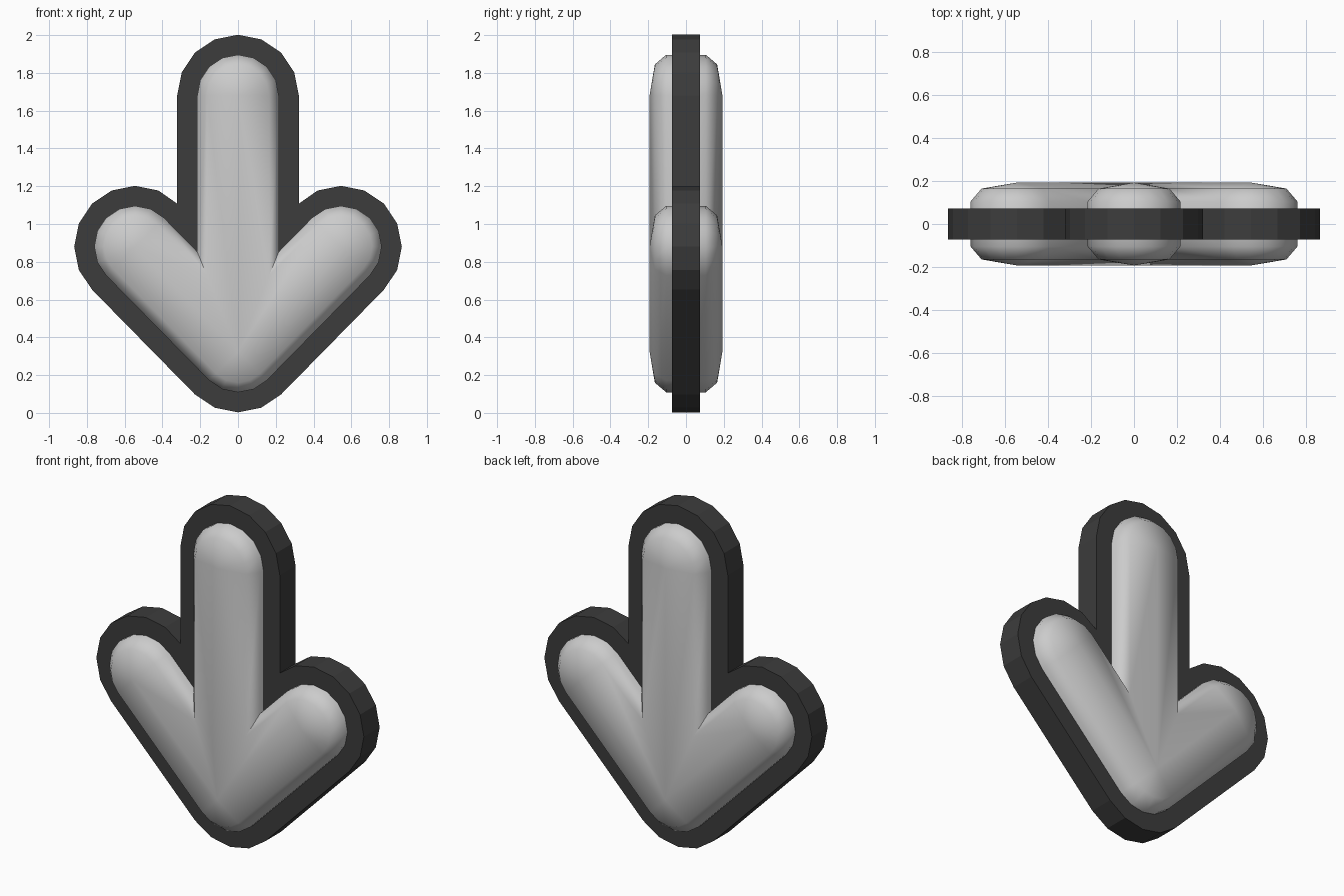
import bpy, bmesh
from math import sin, cos, radians

if "Cube" in bpy.data.objects:
    bpy.data.objects.remove(bpy.data.objects["Cube"])

TOP, ARM, TIP = (0.0, 1.68), (-0.545, 0.88), (0.0, 0.325)   # spine of the arrow (x, z)
RIGHT_ARM = (-ARM[0], ARM[1])


def arc(c, r, a0, a1):
    """Points on a 16-sided circle, tagged with their spine point."""
    n = round(abs(a1 - a0) / 22.5)
    out = []
    for i in range(n + 1):
        a = radians(a0 + (a1 - a0) * i / n)
        out.append((c[0] + r * cos(a), c[1] + r * sin(a), c))
    return out


def outline(r):
    """Closed arrow outline at distance r from the spine."""
    left = arc(TOP, r, 90, 180)
    arm = arc(ARM, r, 45, 225)
    x, z, _ = arm[0]
    if x < -r - 0.01:                       # inner corner between shaft and arm
        slope = (TIP[1] - ARM[1]) / (TIP[0] - ARM[0])
        left.append((-r, z + slope * (-r - x), TIP))
    else:
        arm[0] = (-r, z, ARM)
    left += arm + arc(TIP, r, 225, 270)
    right = [(-x, z, RIGHT_ARM if s == ARM else s) for x, z, s in left[1:-1]]
    return left + right[::-1]


def ring(bm, r, y):
    return [bm.verts.new((x, y, z)) for x, z, _ in outline(r)]


def bridge(bm, a, b):
    for i in range(len(a)):
        j = (i + 1) % len(a)
        bm.faces.new((a[i], a[j], b[j], b[i]))


def finish(bm, name):
    bmesh.ops.recalc_face_normals(bm, faces=bm.faces)
    me = bpy.data.meshes.new(name)
    bm.to_mesh(me)
    bm.free()
    ob = bpy.data.objects.new(name, me)
    bpy.context.collection.objects.link(ob)
    return ob


# Dark flat border plate
bm = bmesh.new()
front, back = ring(bm, 0.322, -0.073), ring(bm, 0.322, 0.073)
bridge(bm, front, back)
bm.faces.new(front)
bm.faces.new(back)
plate = finish(bm, "border_plate")
dark = bpy.data.materials.new("dark_grey")
dark.diffuse_color = (0.045, 0.045, 0.045, 1)
dark.use_nodes = True
dark.node_tree.nodes["Principled BSDF"].inputs["Base Color"].default_value = dark.diffuse_color
plate.data.materials.append(dark)

# Puffy arrow body, domed up to its spine on both faces
bm = bmesh.new()
section = [(0.165, -0.165), (0.216, -0.105), (0.216, 0.105), (0.165, 0.165)]
rings = [ring(bm, r, y) for r, y in section]
for a, b in zip(rings, rings[1:]):
    bridge(bm, a, b)
owners = [s for _, _, s in outline(0.165)]
for loop, y in ((rings[0], -0.193), (rings[-1], 0.193)):
    spine = {s: bm.verts.new((s[0], y, s[1])) for s in (TOP, ARM, RIGHT_ARM, TIP)}
    for i in range(len(loop)):
        j = (i + 1) % len(loop)
        si, sj = spine[owners[i]], spine[owners[j]]
        bm.faces.new((loop[i], loop[j], si) if si is sj else (loop[i], loop[j], sj, si))
body = finish(bm, "arrow_body")
bpy.context.view_layer.objects.active = body
body.select_set(True)
bpy.ops.object.shade_smooth_by_angle(angle=radians(70))
